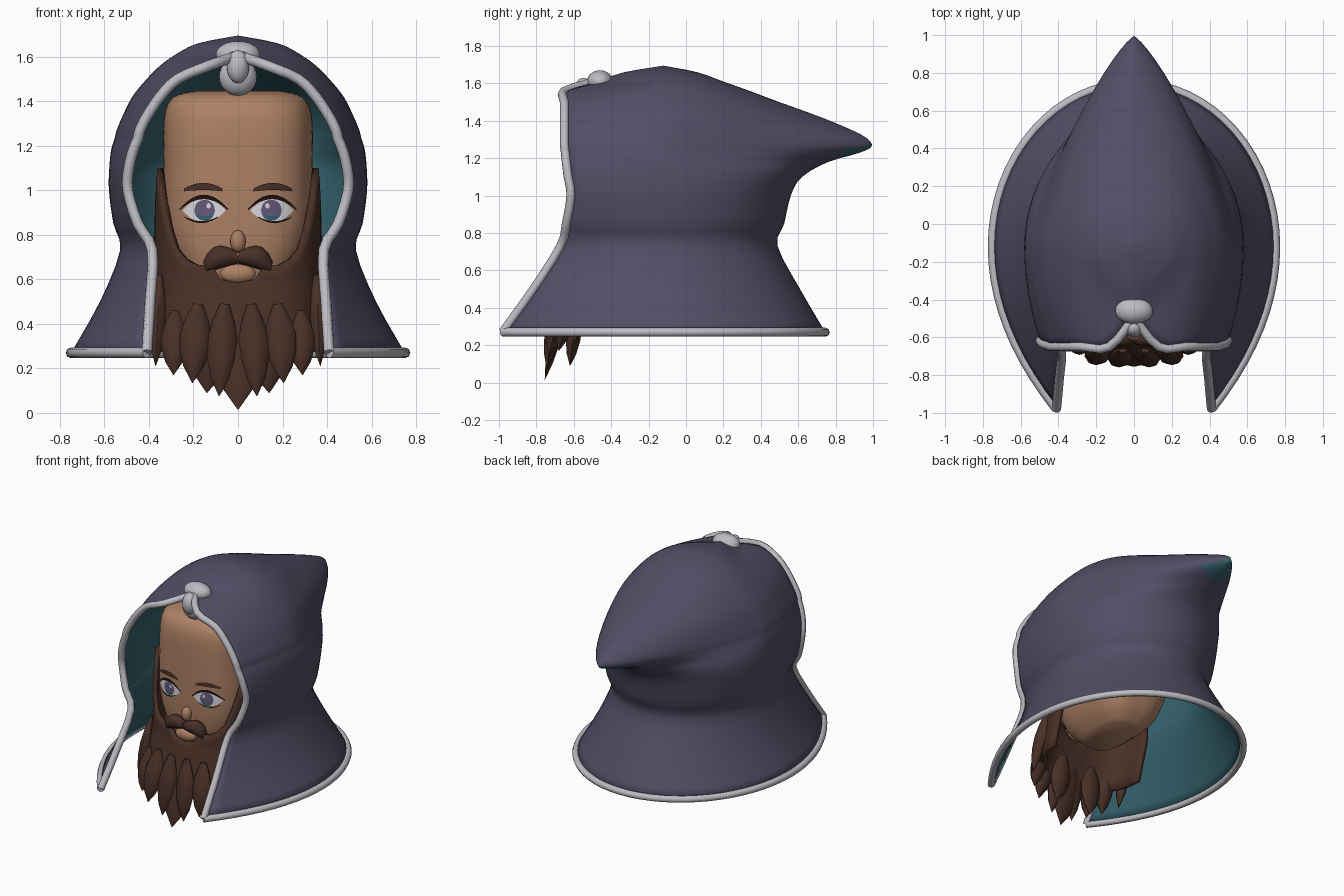
import bpy, bmesh
from math import sin, cos, pi, radians, sqrt
from mathutils import Vector

cube = bpy.data.objects.get("Cube")
if cube:
    bpy.data.objects.remove(cube)


def material(name, r, g, b):
    m = bpy.data.materials.new(name)
    m.use_nodes = True
    m.diffuse_color = (r, g, b, 1)
    m.node_tree.nodes["Principled BSDF"].inputs["Base Color"].default_value = (r, g, b, 1)
    return m


PURPLE = material("purple cloth", .085, .075, .13)
TEAL = material("teal lining", .035, .12, .15)
SILVER = material("silver trim", .5, .5, .54)
SKIN = material("skin", .42, .22, .13)
BROWN = material("brown hair", .065, .03, .02)
DARK = material("dark lash", .012, .006, .005)
WHITE = material("eye white", .7, .7, .74)
IRIS = material("violet iris", .13, .1, .2)


def add(name, bm, *mats, angle=60):
    me = bpy.data.meshes.new(name)
    bm.to_mesh(me)
    bm.free()
    for m in mats:
        me.materials.append(m)
    me.shade_smooth()
    me.set_sharp_from_angle(angle=radians(angle))
    ob = bpy.data.objects.new(name, me)
    bpy.context.collection.objects.link(ob)
    return ob


def loft(rows, closed=False):
    """Skin rows of points; closed rows get end caps."""
    bm = bmesh.new()
    vs = [[bm.verts.new(p) for p in row] for row in rows]
    n = len(rows[0])
    for a, b in zip(vs, vs[1:]):
        for j in range(n if closed else n - 1):
            k = (j + 1) % n
            bm.faces.new((a[j], a[k], b[k], b[j]))
    if closed:
        bm.faces.new(vs[0][::-1])
        bm.faces.new(vs[-1])
    bmesh.ops.remove_doubles(bm, verts=bm.verts, dist=.0002)
    if closed:
        bmesh.ops.recalc_face_normals(bm, faces=bm.faces)
    return bm


def mirror(ob):
    m = ob.modifiers.new("mirror", "MIRROR")
    m.merge_threshold = .002
    return ob


def thicken(ob, t, shift=0):
    m = ob.modifiers.new("thickness", "SOLIDIFY")
    m.thickness, m.offset, m.material_offset = t, -1, shift


def spline(keys, steps):
    """Smooth rows of numbers through the key rows."""
    out = []
    for i in range(len(keys) - 1):
        a, b, c, d = (keys[min(max(i + k, 0), len(keys) - 1)] for k in (-1, 0, 1, 2))
        for s in range(steps):
            t = s / steps
            out.append([q + t * ((r - p) + t * ((2*p - 5*q + 4*r - w) + t * (3*q - p - 3*r + w))) / 2
                        for p, q, r, w in zip(a, b, c, d)])
    return out + [list(keys[-1])]


# Hood: height, half width, front edge x, front edge y, back y, roundness
MID = -.12
hood_keys = [
    (.27, .75, .41, -.98, .745, 2), (.5, .62, .395, -.815, .61, 2),
    (.73, .53, .385, -.67, .49, 2), (.85, .56, .45, -.64, .525, 2),
    (1, .58, .495, -.615, .56, 2), (1.1, .578, .49, -.63, .62, 1.9),
    (1.18, .57, .47, -.64, .76, 1.5), (1.23, .555, .45, -.645, .93, 1.3),
    (1.27, .545, .44, -.65, .995, 1.25), (1.33, .52, .41, -.65, .93, 1.3),
    (1.42, .475, .35, -.65, .72, 1.45), (1.5, .41, .27, -.65, .5, 1.6),
    (1.56, .35, .13, -.65, .34, 1.8), (1.61, .28, 0, -.48, .2, 2),
    (1.66, .18, 0, -.33, .06, 2), (1.695, 0, 0, MID, MID, 2)]


def hood_row(z, w, xf, yf, yb, p):
    xf = max(xf, 0)
    row = []
    for i in range(10):
        s = 1 - i / 10
        row.append((w - (w - xf) * s * s, MID + (yf - MID) * s, z))
    for i in range(17):
        t = pi / 2 * i / 16
        row.append((w * max(cos(t), 0) ** (2 / p), MID + (yb - MID) * sin(t) ** (2 / p), z))
    return row


rows = [hood_row(*k) for k in spline(hood_keys, 3)]
bm = loft(rows)
bm.normal_update()
for f in bm.faces:  # lining showing under the tip
    c = f.calc_center_median()
    f.material_index = int(c.y > .82 and c.x < .12 and f.normal.z < -.3)
thicken(mirror(add("hood", bm, PURPLE, TEAL, angle=80)), .015, 1)

# Trim along the face opening and the bottom rim
edge = [r[0] for r in rows if r[0][0] > .001]
edge.append((0, -.5, 1.61))
cu = bpy.data.curves.new("hood_trim", "CURVE")
cu.dimensions = "3D"
cu.bevel_depth, cu.bevel_resolution, cu.use_fill_caps = .024, 2, True
cu.materials.append(SILVER)
for half in (edge, rows[0]):
    path = half + [(-x, y, z) for x, y, z in half[-2::-1]]
    sp = cu.splines.new("POLY")
    sp.points.add(len(path) - 1)
    for pt, co in zip(sp.points, path):
        pt.co = (*co, 1)
    sp.use_smooth = True
bpy.context.collection.objects.link(bpy.data.objects.new("hood_trim", cu))


def ellipsoid(name, loc, size, mat):
    bm = bmesh.new()
    bmesh.ops.create_uvsphere(bm, u_segments=20, v_segments=12, radius=1)
    bmesh.ops.scale(bm, vec=size, verts=bm.verts)
    bmesh.ops.translate(bm, vec=loc, verts=bm.verts)
    return add(name, bm, mat)


# Clasp at the top of the opening
ellipsoid("clasp_bead", (0, -.46, 1.61), (.1, .07, .06), SILVER)
ellipsoid("clasp_back", (0, -.5, 1.51), (.085, .06, .085), SILVER)
ellipsoid("clasp_drop", (0, -.55, 1.555), (.05, .05, .075), SILVER)

# Head: height, half width, half depth
HEAD_Y = -.24
head_keys = [(.46, .12, .2), (.55, .22, .29), (.7, .295, .33), (.86, .335, .34),
             (1.1, .335, .34), (1.3, .335, .335), (1.39, .315, .31),
             (1.43, .27, .26), (1.445, .2, .18)]


def squircle(a, b, t):
    s, c = sin(t), cos(t)
    return (a * abs(s) ** (2 / 3) * (1 if s > 0 else -1),
            HEAD_Y - b * abs(c) ** (2 / 3) * (1 if c > 0 else -1))


add("head", loft([[(*squircle(a, b, 2 * pi * (i + .5) / 64), z) for i in range(64)]
                  for z, a, b in spline(head_keys, 3)], True), SKIN)
ellipsoid("nose", (0, -.585, .77), (.035, .035, .05), SKIN)
ellipsoid("lower_lip", (0, -.595, .625), (.08, .035, .045), SKIN)


# Painted face details laid on the head surface, one column at a time
def plate(name, x0, x1, top, bottom, mat, lift):
    cols = []
    for i in range(15):
        u = i / 7 - 1
        x = (x0 + x1) / 2 + u * (x1 - x0) / 2
        y = HEAD_Y - .34 * (1 - (x / .335) ** 3) ** (1 / 3) - lift
        t, b = top(u), bottom(u)
        cols.append([(x, y, t), (x, y, (t + b) / 2), (x, y, b)])
    bm = loft(cols)
    bm.normal_update()
    for f in bm.faces:
        if f.normal.y > 0:
            f.normal_flip()
    mirror(add(name, bm, mat))


def arc(z, h):
    return lambda u: z + h * (1 - u * u)


def circle(z, h):
    return lambda u: z + h * sqrt(max(1 - u * u, 0))


EYE = .91
plate("eye_whites", .055, .25, arc(EYE, .055), arc(EYE, -.055), WHITE, .003)
plate("irises", .103, .197, circle(EYE, .047), circle(EYE, -.047), IRIS, .005)
plate("iris_glow", .115, .185, arc(EYE - .02, -.005), circle(EYE - .02, -.024), TEAL, .007)
plate("eye_glints", .122, .142, circle(.93, .012), circle(.93, -.012), WHITE, .008)
plate("upper_lashes", .045, .262, arc(.917, .063), arc(EYE, .05), DARK, .008)
plate("lower_lashes", .09, .24, arc(.882, -.02), arc(.878, -.025), DARK, .007)
plate("eyebrows", .07, .242, arc(1.008, .025), arc(.995, .006), BROWN, .008)

# Beard shell: angle from the front and top height of each column
beard_top = [(0, .585), (5, .6), (10, .66), (20, .665), (30, .69), (40, .735),
             (50, .83), (60, .95), (70, 1.1), (78, .95), (86, .75)]
rows = []
for i in range(8):
    row = []
    for deg, top in beard_top:
        z = .32 + (top - .32) * i / 7
        x, y = squircle(.378, .375, radians(deg))
        row.append((x, y - .3 * max(.6 - z, 0), z))
    rows.append(row)
thicken(mirror(add("beard", loft(rows), BROWN, angle=40)), .03)


def lock(name, start, tip, width, depth, profile, bow=.0):
    """Tapered tuft of hair from start to tip."""
    start, tip = Vector(start), Vector(tip)
    side = (tip - start).cross(Vector((0, 1, 0))).normalized()
    rings = []
    for i, r in enumerate(profile):
        t = i / (len(profile) - 1)
        c = start.lerp(tip, t) + side * bow * sin(pi * t)
        rings.append([c + side * width * r * cos(a) + Vector((0, depth * r * sin(a), 0))
                      for a in (pi * k / 4 for k in range(8))])
    return add(name, loft(rings, True), BROWN, angle=50)


# Beard locks, each mirrored to the other side
LEAF = (.3, .75, 1, .95, .65, .02)
locks = [((0, -.64, .46), (0, -.755, .015), .1, .03),
         ((.06, -.67, .49), (.085, -.745, .075), .068, .045),
         ((.18, -.65, .49), (.205, -.735, .135), .07, .045),
         ((.28, -.6, .46), (.29, -.68, .17), .06, .045),
         ((.35, -.48, .62), (.37, -.6, .21), .04, .05),
         ((.12, -.58, .42), (.14, -.62, .09), .08, .04)]
for i, (start, tip, w, d) in enumerate(locks):
    ob = lock(f"beard_lock_{i + 1}", start, tip, w, d, LEAF)
    if start[0]:
        mirror(ob)

# Moustache
mirror(lock("moustache", (.0, -.61, .7), (.15, -.59, .655), .05, .045,
            (.55, .85, 1, 1, .85, .5), .025))
